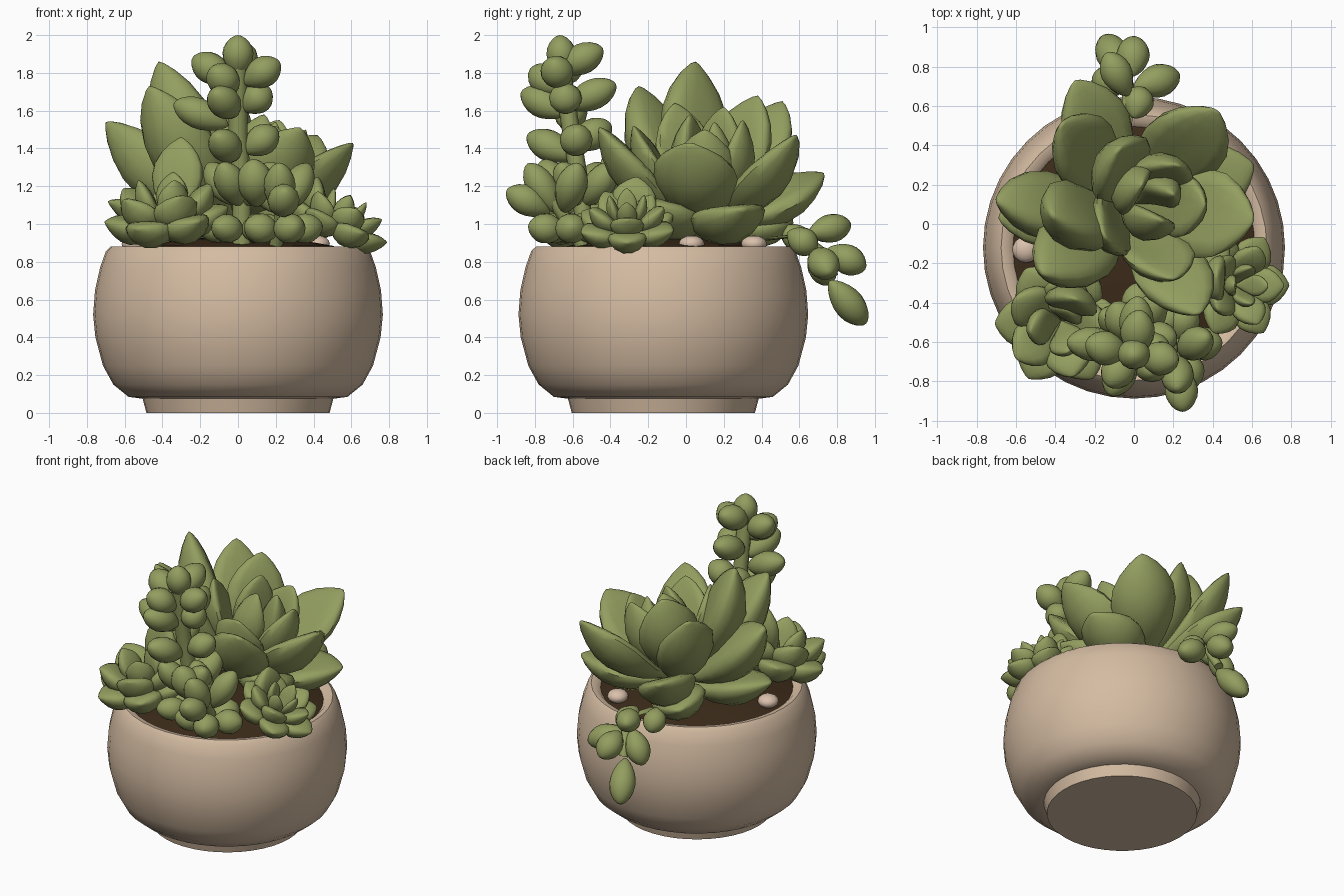
import bpy, bmesh, math
from mathutils import Vector as V

if "Cube" in bpy.data.objects:
    bpy.data.objects.remove(bpy.data.objects["Cube"])


def material(name, rgb):
    m = bpy.data.materials.new(name)
    m.diffuse_color = (*rgb, 1)
    m.use_nodes = True
    m.node_tree.nodes["Principled BSDF"].inputs["Base Color"].default_value = m.diffuse_color
    return m


GREEN = material("leaf_green", (0.29, 0.34, 0.115))
CLAY = material("beige_clay", (0.66, 0.50, 0.36))
SOIL = material("dark_soil", (0.045, 0.024, 0.01))
STONE = material("pale_stone", (0.70, 0.53, 0.41))


def finish(name, bm, mat, angle=50):
    bmesh.ops.recalc_face_normals(bm, faces=bm.faces)
    me = bpy.data.meshes.new(name)
    bm.to_mesh(me)
    bm.free()
    me.materials.append(mat)
    ob = bpy.data.objects.new(name, me)
    bpy.context.collection.objects.link(ob)
    bpy.ops.object.select_all(action='DESELECT')
    bpy.context.view_layer.objects.active = ob
    ob.select_set(True)
    bpy.ops.object.shade_smooth_by_angle(angle=math.radians(angle))
    return ob


def skin(bm, rings, first, last):
    """Bridge rings of points, with a pole vertex at each end."""
    rows = [[bm.verts.new(p) for p in r] for r in rings]
    a, b = bm.verts.new(first), bm.verts.new(last)
    n = len(rows[0])
    for i in range(n):
        j = (i + 1) % n
        bm.faces.new((a, rows[0][j], rows[0][i]))
        bm.faces.new((b, rows[-1][i], rows[-1][j]))
        for r, q in zip(rows, rows[1:]):
            bm.faces.new((r[i], r[j], q[j], q[i]))


def leaf(bm, base, tip, axis, width, thick, cup=0.5, bow=0.1, skew=1.35, power=0.75):
    """Plump leaf from base to tip, its inner face turned to the axis."""
    base, tip, axis = V(base), V(tip), V(axis)
    d = (tip - base).normalized()
    n = axis - axis.dot(d) * d
    n = n.normalized() if n.length > 0.05 else d.orthogonal().normalized()
    s = d.cross(n)
    length = (tip - base).length
    rings = []
    for i in range(1, 11):
        t = (1 - math.cos(math.pi * i / 11)) / 2
        f = math.sin(math.pi * t ** skew) ** power
        c = base.lerp(tip, t) - n * bow * length * math.sin(math.pi * t)
        ring = []
        for k in range(14):
            a = math.tau * k / 14
            x = math.cos(a) * f * width / 2
            ring.append(c + s * x + n * (math.sin(a) * f * thick / 2 + cup * x * x / width))
        rings.append(ring)
    skin(bm, rings, base, tip)


def egg(bm, base, tip, width=0.16):
    leaf(bm, base, tip, (0.01, 0.02, 1), width, width * 0.95, 0, 0, 1.15, 0.56)


def stem(bm, pts, radius):
    rings = [[V(p) + V((math.cos(a), math.sin(a) * 0.9, math.sin(a) * 0.4)) * radius
              for a in [math.tau * k / 8 for k in range(8)]] for p in pts]
    skin(bm, rings, pts[0], pts[-1])


def lathe(name, profile, mat, cy, segs=40):
    bm = bmesh.new()
    rings = [[V((r * math.cos(math.tau * k / segs), cy + r * math.sin(math.tau * k / segs), z))
              for k in range(segs)] for r, z in profile]
    skin(bm, rings, (0, cy, profile[0][1]), (0, cy, profile[-1][1]))
    return finish(name, bm, mat, 40)


# Pot and soil
lathe("pot", [(0.485, 0), (0.505, 0.075), (0.58, 0.085), (0.66, 0.15), (0.715, 0.25), (0.755, 0.4),
              (0.767, 0.52), (0.757, 0.65), (0.73, 0.77), (0.70, 0.855), (0.675, 0.88),
              (0.64, 0.875), (0.615, 0.85), (0.61, 0.78)], CLAY, -0.12)
lathe("soil", [(0.615, 0.8), (0.615, 0.85), (0.5, 0.885), (0.3, 0.92), (0.1, 0.93)], SOIL, -0.12)

# Pebbles on the soil
bm = bmesh.new()
for x, y in [(0.42, 0.03), (0.28, 0.36), (-0.55, -0.13)]:
    r = bmesh.ops.create_uvsphere(bm, u_segments=14, v_segments=8, radius=0.068)
    for v in r["verts"]:
        v.co = V((v.co.x + x, v.co.y + y, v.co.z * 0.65 + 0.895))
finish("pebbles", bm, STONE)

# Large rosette: tip position and width of each leaf
bm = bmesh.new()
core, axis = V((0.0, 0.1, 1.0)), V((0.3, 0.02, 0.95))
outer = [(-0.42, 0.05, 1.86, 0.42), (-0.37, 0.51, 1.65, 0.40), (-0.30, 0.73, 1.27, 0.38),
         (-0.70, 0.12, 1.54, 0.38), (-0.47, -0.25, 1.73, 0.42), (0.33, -0.46, 1.51, 0.40),
         (0.61, 0.02, 1.43, 0.46), (0.61, 0.30, 1.08, 0.40), (0.42, 0.58, 1.47, 0.44),
         (-0.08, 0.38, 1.68, 0.40), (-0.69, 0.03, 1.12, 0.36), (-0.34, 0.56, 1.03, 0.36),
         (0.48, -0.22, 1.12, 0.36)]
inner = [(0.20, -0.28, 1.52, 0.38), (0.36, 0.10, 1.50, 0.34), (0.22, 0.30, 1.55, 0.34),
         (-0.15, -0.06, 1.64, 0.34), (0.04, 0.20, 1.62, 0.28), (0.14, 0.02, 1.58, 0.28),
         (0.20, 0.15, 1.54, 0.20)]
for x, y, z, w in outer:
    upright = x < -0.4 and y < 0.3 and z > 1.5
    leaf(bm, core, (x, y, z), axis + V((0, 0.5 * upright, 0)), w, 0.26 if upright else 0.19, 0.6, 0.1)
for x, y, z, w in inner:
    leaf(bm, core, (x, y, z), axis, w, 0.15, 0.7, 0.12)
finish("large_rosette", bm, GREEN)


# Small rosettes: rings of (count, tilt, length, width) around a leaning axis
def rosette(bm, base, axis, rings):
    base, axis = V(base), V(axis).normalized()
    u = axis.cross(V((0, 1, 0))).normalized()
    w = axis.cross(u)
    for q, (count, tilt, length, width) in enumerate(rings):
        for k in range(count):
            a, b = math.tau * (k + 0.5 * (q % 2)) / count, math.radians(tilt)
            d = (u * math.cos(a) + w * math.sin(a)) * math.sin(b) + axis * math.cos(b)
            leaf(bm, base, base + d * length, axis, width, 0.55 * width, 0.5, 0.1)


bm = bmesh.new()
rosette(bm, (-0.37, -0.49, 0.97), (-0.12, -0.2, 1),
        [(6, 76, 0.34, 0.26), (5, 50, 0.34, 0.25), (3, 24, 0.31, 0.19)])
leaf(bm, (-0.36, -0.48, 0.97), (-0.30, -0.38, 1.46), (-0.1, -0.5, 0.8), 0.28, 0.14)
finish("front_left_rosette", bm, GREEN)

bm = bmesh.new()
rosette(bm, (0.51, -0.31, 0.96), (0.4, -0.02, 0.9),
        [(6, 78, 0.285, 0.21), (5, 52, 0.26, 0.18), (4, 24, 0.23, 0.11)])
leaf(bm, (0.45, -0.3, 0.95), (0.42, -0.26, 1.25), (0.9, 0, 0.4), 0.24, 0.12)
finish("right_rosette", bm, GREEN)


# Upright sprigs: bead leaves on a stem
def whorl(bm, c, count, turn, reach, rise, width=0.16):
    for k in range(count):
        a = math.radians(turn) + math.tau * k / count
        d = V((math.cos(a), math.sin(a), 0))
        egg(bm, V(c) + d * 0.02, V(c) + d * reach + V((0, 0, rise)), width)


bm = bmesh.new()
stem(bm, [(0.02, -0.53, 0.88), (0.02, -0.56, 1.2), (0.0, -0.61, 1.5), (0.0, -0.66, 1.84)], 0.05)
whorl(bm, (0.02, -0.54, 0.96), 5, 20, 0.24, 0.03)
whorl(bm, (0.02, -0.56, 1.10), 4, 60, 0.21, 0.22, 0.17)
beads = [(-0.11, -0.84, 1.47), (0.21, -0.57, 1.50), (-0.10, -0.40, 1.53),
         (-0.12, -0.87, 1.70), (0.17, -0.64, 1.72), (-0.34, -0.60, 1.64), (0.02, -0.37, 1.74),
         (-0.24, -0.60, 1.88), (-0.13, -0.82, 1.82), (0.22, -0.70, 1.86), (0.03, -0.44, 1.93)]
for x, y, z in beads:
    zb = z - 0.12
    egg(bm, (0.15 * x, -0.57 - 0.19 * (zb - 1.25), zb), (x, y, z), 0.175)
egg(bm, (0.0, -0.65, 1.78), (0.0, -0.67, 2.0), 0.165)
finish("tall_sprig", bm, GREEN)

bm = bmesh.new()
stem(bm, [(0.2, -0.55, 0.88), (0.22, -0.62, 1.0), (0.24, -0.70, 1.12)], 0.035)
whorl(bm, (0.22, -0.62, 0.96), 5, 5, 0.23, 0.03, 0.17)
whorl(bm, (0.22, -0.66, 1.06), 3, 30, 0.18, 0.26, 0.17)
egg(bm, (0.23, -0.72, 1.06), (0.25, -0.95, 1.18), 0.17)
egg(bm, (0.10, -0.65, 1.09), (0.08, -0.76, 1.34), 0.19)
finish("short_sprig", bm, GREEN)

# Trailing sprig over the back rim
bm = bmesh.new()
stem(bm, [(-0.05, 0.42, 0.92), (-0.03, 0.6, 0.94), (-0.03, 0.71, 0.86), (-0.06, 0.78, 0.72)], 0.03)
for b, t, w in [((0, 0.54, 0.96), (0.04, 0.69, 0.86), 0.16),
                ((-0.15, 0.50, 0.98), (-0.18, 0.66, 0.88), 0.15),
                ((-0.03, 0.65, 0.95), (-0.14, 0.87, 1.0), 0.16),
                ((0.0, 0.69, 0.85), (0.23, 0.76, 0.74), 0.17),
                ((-0.01, 0.75, 0.87), (0.0, 0.95, 0.76), 0.17),
                ((-0.06, 0.69, 0.88), (-0.19, 0.75, 0.68), 0.16),
                ((-0.06, 0.76, 0.70), (-0.15, 0.95, 0.47), 0.17)]:
    egg(bm, b, t, w)
finish("trailing_sprig", bm, GREEN)
